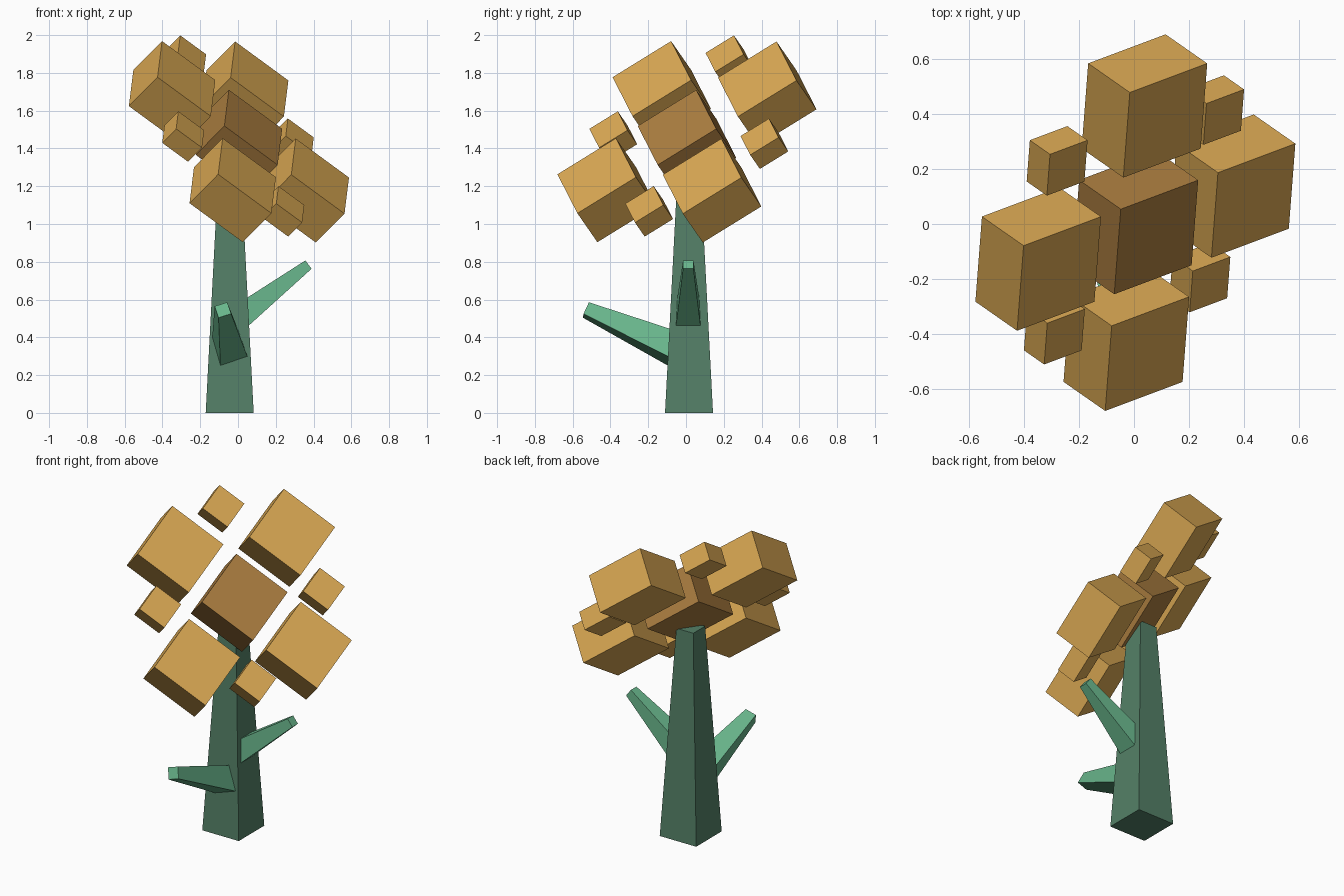
import bpy, bmesh, math
from mathutils import Matrix, Vector

cube = bpy.data.objects.get("Cube")
if cube:
    bpy.data.objects.remove(cube, do_unlink=True)


def material(name, rgb):
    linear = [((c / 255 + 0.055) / 1.055) ** 2.4 for c in rgb]
    m = bpy.data.materials.new(name)
    m.use_nodes = True
    m.diffuse_color = (*linear, 1)
    m.node_tree.nodes["Principled BSDF"].inputs["Base Color"].default_value = (*linear, 1)
    return m


golden = material("golden_leaf", (218, 168, 83))
brown = material("brown_leaf", (172, 126, 64))
bark = material("dark_green_bark", (84, 128, 103))
twig = material("light_green_branch", (105, 182, 140))


def add_object(name, bm, mat):
    mesh = bpy.data.meshes.new(name)
    bmesh.ops.recalc_face_normals(bm, faces=bm.faces)
    bm.to_mesh(mesh)
    bm.free()
    mesh.materials.append(mat)
    obj = bpy.data.objects.new(name, mesh)
    bpy.context.collection.objects.link(obj)
    return obj


def tapered_beam(name, start, end, w0, w1, mat, roll=0):
    """Square beam from start to end, narrowing from w0 to w1."""
    a, b = Vector(start), Vector(end)
    z = (b - a).normalized()
    x = Vector((0, 0, 1)).cross(z)
    x = x.normalized() if x.length > 0.01 else Vector((1, 0, 0))
    frame = Matrix((x, z.cross(x), z)).transposed().to_4x4()
    place = Matrix.Translation((a + b) / 2) @ frame @ Matrix.Rotation(math.radians(45 + roll), 4, "Z")
    bm = bmesh.new()
    bmesh.ops.create_cone(bm, cap_ends=True, segments=4, radius1=w0 / math.sqrt(2),
                          radius2=w1 / math.sqrt(2), depth=(b - a).length, matrix=place)
    add_object(name, bm, mat)


# Trunk and branches
tapered_beam("trunk", (-0.044, 0.016, 0), (-0.044, 0.016, 1.3), 0.254, 0.118, bark)
tapered_beam("front_branch", (-0.04, -0.02, 0.32), (-0.08, -0.53, 0.545), 0.158, 0.07, twig, roll=19)
tapered_beam("left_branch", (0.0, 0.012, 0.5), (0.373, 0.012, 0.785), 0.133, 0.055, twig)

# Shared tilt of all foliage blocks
side = Vector((0.28, 0.105, -0.205)).normalized()
rise = Vector((0.02, 0.31, 0.195))
rise = (rise - side * rise.dot(side)).normalized()
tilt = Matrix((side, rise, side.cross(rise))).transposed().to_4x4()
crown = Vector((0.005, 0.005, 1.435))


def leaf_block(name, offset, scale, mat):
    bm = bmesh.new()
    size = Matrix.Diagonal((0.365 * scale, 0.365 * scale, 0.24 * scale, 1))
    bmesh.ops.create_cube(bm, size=1, matrix=Matrix.Translation(crown + Vector(offset)) @ tilt @ size)
    add_object(name, bm, mat)


# Centre block with four large neighbours in opposite pairs
leaf_block("centre_foliage", (0, 0, 0), 1, brown)
for pair, offset in (("rise", (0.033, 0.425, 0.256)), ("side", (0.354, 0.133, -0.258))):
    for end, sign in (("upper", 1), ("lower", -1)):
        leaf_block(f"large_foliage_{pair}_{end}", Vector(offset) * sign, 1, golden)

# Small blocks in the diagonal gaps
for i, offset in enumerate(((-0.285, 0.225, 0.43), (0.235, -0.2, -0.368),
                            (-0.295, -0.39, 0.028), (0.285, 0.41, -0.01))):
    leaf_block(f"small_foliage_{i + 1}", offset, 0.485, golden)
